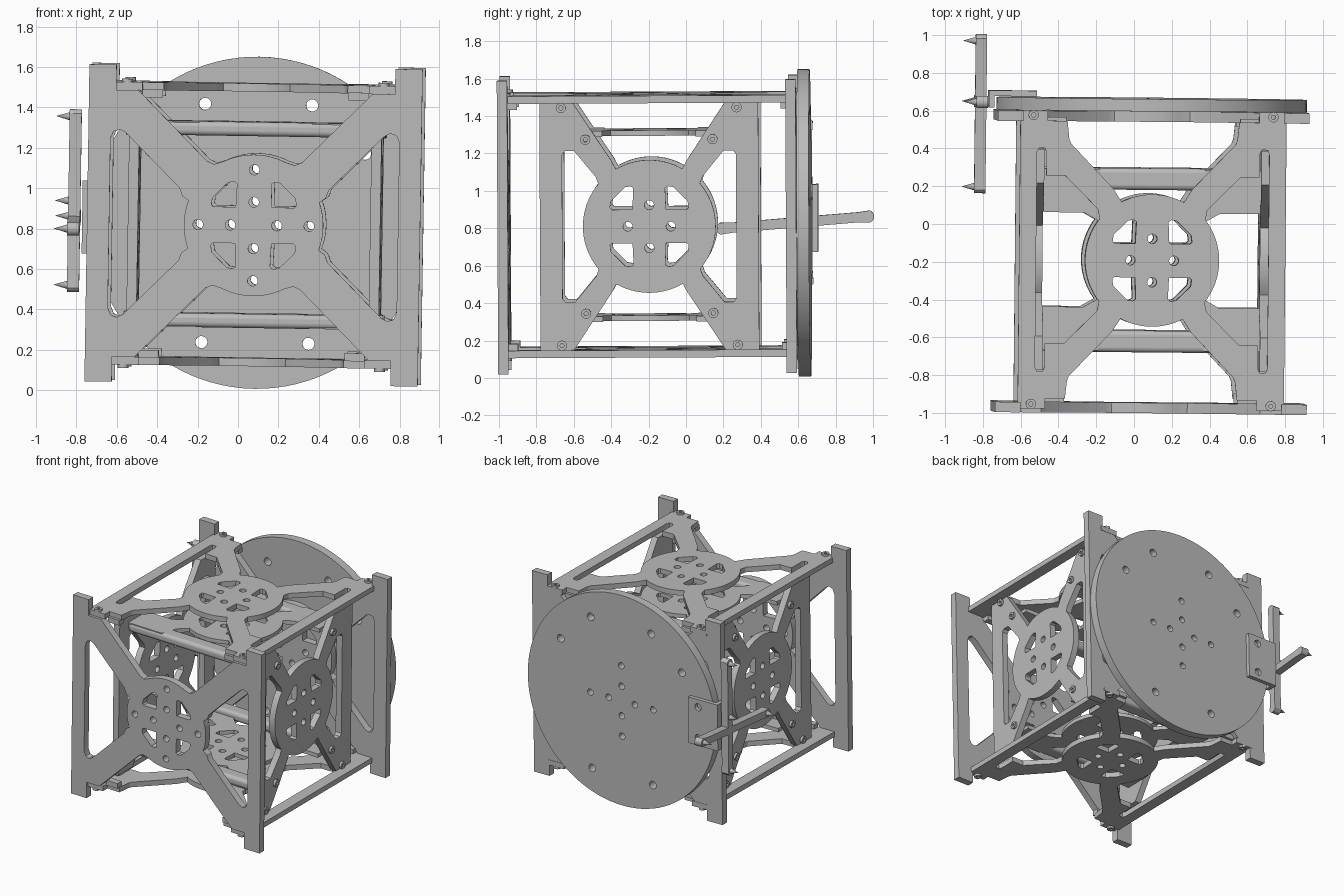
import bpy, math
from mathutils import Matrix, Vector

if "Cube" in bpy.data.objects:
    bpy.data.objects.remove(bpy.data.objects["Cube"], do_unlink=True)

GREY = (0.5, 0.5, 0.5, 1)
grey = bpy.data.materials.new("plain grey")
grey.use_nodes = True
grey.diffuse_color = GREY
grey.node_tree.nodes["Principled BSDF"].inputs["Base Color"].default_value = GREY

# The whole frame leans very slightly
BASE = (Matrix.Translation((0.085, -0.19, 0.82)) @ Matrix.Rotation(-0.01, 4, 'Z')
        @ Matrix.Rotation(0.005, 4, 'X') @ Matrix.Rotation(0.016, 4, 'Y'))
FLAT = Matrix.Identity(4)
FACING_Y = Matrix.Rotation(math.pi / 2, 4, 'X')
FACING_X = Matrix(((0, 0, 1, 0), (1, 0, 0, 0), (0, 1, 0, 0), (0, 0, 0, 1)))
SIGNS = [(a, b) for a in (-1, 1) for b in (-1, 1)]


def arc(r, start, end, n=10, cx=0, cy=0):
    steps = [math.radians(start + (end - start) * i / n) for i in range(n + 1)]
    return [(cx + r * math.cos(t), cy + r * math.sin(t)) for t in steps]


def circle(cx, cy, r, n=20):
    return arc(r, 0, 360, n, cx, cy)[:-1]


def clean(points):
    out = []
    for p in points:
        if not out or (Vector(p) - Vector(out[-1])).length > 1e-4:
            out.append(p)
    if (Vector(out[0]) - Vector(out[-1])).length < 1e-4:
        out.pop()
    return out


def mirror_four(q):
    # Quarter outline running from the vertical axis to the horizontal axis
    half = q + [(x, -y) for x, y in reversed(q)]
    return clean(half + [(-x, y) for x, y in reversed(half)])


def side_windows(q):
    # Half window mirrored up and down, then copied to the other side
    w = clean(q + [(x, -y) for x, y in reversed(q)])
    return [w, [(-x, y) for x, y in w]]


def finish(name, mesh, matrix):
    mesh.transform(matrix)
    mesh.materials.clear()
    mesh.materials.append(grey)
    ob = bpy.data.objects.new(name, mesh)
    bpy.context.collection.objects.link(ob)
    bpy.ops.object.select_all(action='DESELECT')
    bpy.context.view_layer.objects.active = ob
    ob.select_set(True)
    bpy.ops.object.shade_smooth_by_angle(angle=math.radians(30))
    return ob


def plate(name, loops, thick, facing, place):
    cu = bpy.data.curves.new(name, 'CURVE')
    cu.dimensions = '2D'
    cu.fill_mode = 'BOTH'
    cu.extrude = thick / 2
    for loop in loops:
        sp = cu.splines.new('POLY')
        sp.points.add(len(loop) - 1)
        for p, (x, y) in zip(sp.points, loop):
            p.co = (x, y, 0, 1)
        sp.use_cyclic_u = True
    tmp = bpy.data.objects.new(name + " outline", cu)
    bpy.context.collection.objects.link(tmp)
    bpy.context.view_layer.update()
    mesh = bpy.data.meshes.new_from_object(
        tmp.evaluated_get(bpy.context.evaluated_depsgraph_get()))
    bpy.data.objects.remove(tmp, do_unlink=True)
    return finish(name, mesh, BASE @ Matrix.Translation(place) @ facing)


def box(name, size, place, bevel=0):
    bpy.ops.mesh.primitive_cube_add(size=1)
    ob = bpy.context.object
    mesh = ob.data
    bpy.data.objects.remove(ob)
    mesh.transform(Matrix.Diagonal((*size, 1)))
    ob = finish(name, mesh, BASE @ Matrix.Translation(place))
    if bevel:
        mod = ob.modifiers.new("rounded edges", 'BEVEL')
        mod.width = bevel
        mod.segments = 4
    return ob


def cross_holes(*distances, r=0.025):
    out = []
    for d in distances:
        out += [circle(x, y, r) for x, y in ((d, 0), (-d, 0), (0, d), (0, -d))]
    return out


def screw(name, facing, place):
    plate(name, [circle(0, 0, 0.027), circle(0, 0, 0.012, 6)], 0.022, facing, place)


pocket = [(.09, .09), (.2, .09), (.21, .1), (.205, .135), (.13, .21), (.1, .215), (.085, .205)]
pockets = [[(x * a, y * b) for x, y in pocket] for a, b in SIGNS]
hub = pockets + cross_holes(0.115)

# Front and back cross plates with corner posts
outline = mirror_four(arc(.35, 90, 64) + [(.2, .3), (.235, .315), (.58, .66), (.69, .66),
                      (.69, .785), (.825, .785), (.825, 0)])
window = side_windows([(.715, 0), (.715, .42), (.7, .455), (.67, .465), (.64, .45),
                       (.37, .18), (.355, .14)] + arc(.345, 20, 0))
for name, y in (("front_plate", -.7825), ("back_plate", .76)):
    plate(name, [outline] + window + hub + cross_holes(.275), .055, FACING_Y, (0, y, 0))

# Top and bottom cross plates with slotted side bars
outline = mirror_four(arc(.35, 90, 62) + [(.21, .38), (.435, .615), (.445, .64), (.455, .735),
                      (.56, .735), (.56, .79), (.705, .79), (.705, 0)])
window = side_windows([(.615, 0), (.615, .57), (.605, .59), (.575, .59), (.565, .57),
                       (.565, .445), (.465, .445), (.29, .27)] + arc(.355, 38, 0))
for name, s in (("top_plate", 1), ("bottom_plate", -1)):
    plate(name, [outline] + window + hub, .04, FLAT, (0, 0, .68 * s))
    for a, b in SIGNS:
        screw(name + "_screw", FLAT, (.635 * a, .765 * b, .705 * s))
        box(name + "_tab", (.1, .05, .04), (.51 * a, .73 * b, .645 * s))

# Left and right cross plates with screws
outline = mirror_four(arc(.355, 90, 60) + [(.2, .35), (.405, .66), (.585, .66), (.585, 0)])
window = side_windows([(.465, 0), (.465, .385), (.45, .405), (.4, .405), (.285, .265)]
                      + arc(.355, 40, 0))
for name, s in (("left_plate", 1), ("right_plate", -1)):
    plate(name, [outline] + window + hub, .05, FACING_X, (.6 * s, 0, 0))
    for a, b in SIGNS:
        for y, z in ((.47, .635), (.34, .465)):
            screw(name + "_screw", FACING_X, (.632 * s, y * a, z * b))

# Inner shelves with rounded cross beams
outline = mirror_four(arc(.34, 90, 60) + [(.24, .36), (.28, .48), (.575, .48), (.575, .25),
                      (.36, .25)] + arc(.355, 36, 0))
for name, s in (("upper_shelf", 1), ("lower_shelf", -1)):
    plate(name, [outline] + hub, .03, FLAT, (0, 0, .495 * s))
    for b in (-1, 1):
        box(name + "_beam", (1.15, .115, .07), (0, .43 * b, .475 * s), .025)

# Large round back disc
rim_holes = [circle(.265 * a, .59 * b, .03) for a, b in SIGNS]
rim_holes += [circle(.53 * a, .355, .03) for a in (-1, 1)]
plate("back_disc", [circle(0, .005, .822, 96)] + rim_holes + cross_holes(.115, .275),
      .065, FACING_Y, (0, .8225, 0))

# Bracket at the disc edge
rect = [(-.125, -.18), (.125, -.18), (.125, .18), (-.125, .18)]
plate("bracket", [rect, circle(.04, .12, .028), circle(.04, -.12, .028)], .03,
      FACING_Y, (-.735, .875, .02))
box("bracket_flange", (.03, .09, .36), (-.85, .845, .02))


# Crossed arms with spikes pointing outward
def arm(name, length, angle, place):
    h = length / 2 - .035
    end = arc(.035, -65, 65, 12, h, 0)
    body = [(h - .05, .027), (-h + .05, .027)]
    left = [(-x, -y) for x, y in end]
    loop = end + body + left + [(-x, -y) for x, y in body]
    turn = FACING_X @ Matrix.Rotation(angle, 4, 'Z')
    plate(name, [loop], .06, turn, place)
    tips = [-h, h] + ([0] if angle > 1 else [])
    for t in tips:
        spot = Matrix.Translation(place) @ turn @ Matrix.Translation((t, 0, -.06))
        bpy.ops.mesh.primitive_cone_add(vertices=16, radius1=.022, radius2=0, depth=.075)
        ob = bpy.context.object
        mesh = ob.data
        bpy.data.objects.remove(ob)
        mesh.transform(Matrix.Rotation(math.pi, 4, 'X'))
        finish(name + "_spike", mesh, BASE @ spot)


arm("level_arm", .845, .077, (-.905, .765, -.007))
arm("upright_arm", .905, math.pi / 2, (-.905, .83, .1))
